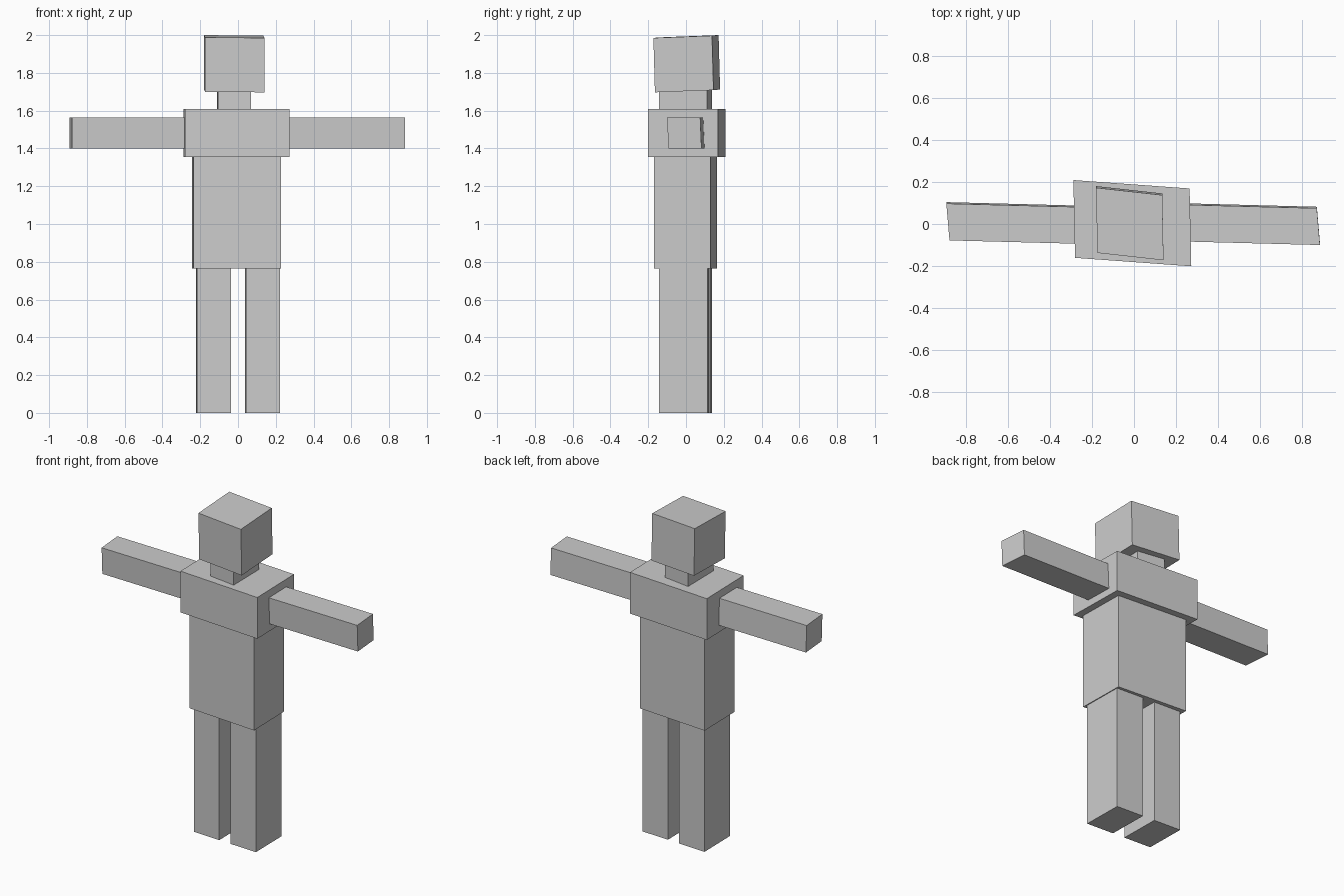
import bpy
import bmesh
from mathutils import Matrix, Vector

# Remove the default cube
default = bpy.data.objects.get("Cube")
if default:
    bpy.data.objects.remove(default, do_unlink=True)

# Single flat grey
grey = bpy.data.materials.new("plain_grey")
grey.use_nodes = True
colour = (0.6, 0.6, 0.6, 1.0)
grey.diffuse_color = colour
grey.node_tree.nodes["Principled BSDF"].inputs["Base Color"].default_value = colour


def block(name, centre, across, depth, height):
    """Slanted box given by its centre and three full edge vectors."""
    edges = Matrix((across, depth, height)).transposed().to_4x4()
    bm = bmesh.new()
    bmesh.ops.create_cube(bm, size=1.0, matrix=Matrix.Translation(Vector(centre)) @ edges)
    bmesh.ops.recalc_face_normals(bm, faces=bm.faces)
    mesh = bpy.data.meshes.new(name)
    bm.to_mesh(mesh)
    bm.free()
    mesh.materials.append(grey)
    obj = bpy.data.objects.new(name, mesh)
    bpy.context.collection.objects.link(obj)
    return obj


# Head, slightly tilted
block("head", (-0.02, 0.004, 1.8485), (0.315, -0.035, -0.003),
      (-0.006, 0.31, 0.012), (0, -0.008, 0.288))

# Neck
block("neck", (-0.02, -0.003, 1.66), (0.177, -0.025, 0), (-0.003, 0.254, 0), (0, 0, 0.11))

# Torso
block("chest", (-0.008, 0.004, 1.4825), (0.553, -0.04, 0), (-0.008, 0.37, 0), (0, 0, 0.255))
block("belly", (-0.007, -0.003, 1.06), (0.465, -0.035, 0), (-0.006, 0.3, 0), (0, 0, 0.59))

# Limbs on both sides
for side, label in ((1, "left"), (-1, "right")):
    block(label + "_arm", (-0.004 + 0.574 * side, 0.002 - 0.003 * side, 1.481),
          (0.615, -0.016, 0), (-0.015, 0.175, 0), (0, -0.007, 0.164))
    block(label + "_leg", (0.13 * side, -0.003 - 0.007 * side, 0.3825),
          (0.18, -0.01, 0), (-0.004, 0.256, 0), (0, 0, 0.765))
